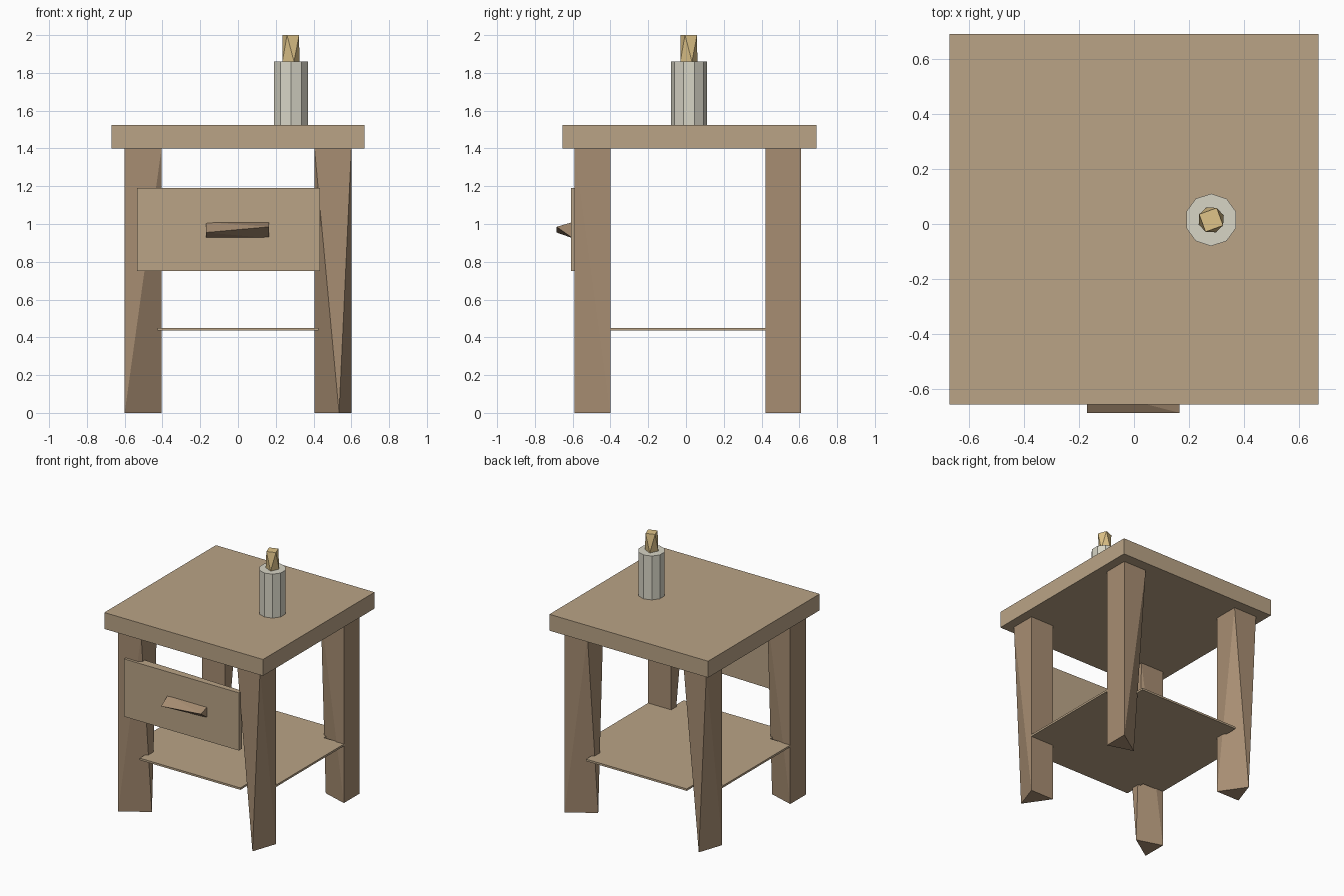
import bpy, bmesh
from math import cos, sin, pi, radians

if "Cube" in bpy.data.objects:
    bpy.data.objects.remove(bpy.data.objects["Cube"])


def material(name, rgb):
    m = bpy.data.materials.new(name)
    m.diffuse_color = (*rgb, 1)
    m.use_nodes = True
    m.node_tree.nodes["Principled BSDF"].inputs["Base Color"].default_value = m.diffuse_color
    return m


light_wood = material("light_wood", (0.49, 0.37, 0.24))
dark_wood = material("dark_wood", (0.39, 0.27, 0.17))
ceramic = material("ceramic", (0.68, 0.66, 0.56))
gold = material("gold", (0.74, 0.55, 0.25))


def finish(name, bm, mat):
    bmesh.ops.recalc_face_normals(bm, faces=bm.faces)
    me = bpy.data.meshes.new(name)
    bm.to_mesh(me)
    bm.free()
    me.materials.append(mat)
    ob = bpy.data.objects.new(name, me)
    bpy.context.collection.objects.link(ob)
    return ob


def hull(name, points, mat):
    """Convex solid around a few corner points."""
    bm = bmesh.new()
    for p in points:
        bm.verts.new(p)
    bmesh.ops.convex_hull(bm, input=bm.verts)
    bmesh.ops.dissolve_limit(bm, angle_limit=0.01, verts=bm.verts, edges=bm.edges)
    return finish(name, bm, mat)


def extrude(name, outline, z0, z1, mat):
    """Flat outline raised from z0 to z1."""
    bm = bmesh.new()
    face = bm.faces.new([bm.verts.new((x, y, z0)) for x, y in outline])
    new = bmesh.ops.extrude_face_region(bm, geom=[face])["geom"]
    for v in new:
        if isinstance(v, bmesh.types.BMVert):
            v.co.z = z1
    return finish(name, bm, mat)


def ring(n, r, angle=0):
    cx, cy = 0.28, 0.015
    return [(cx + r * cos(angle + 2 * pi * i / n), cy + r * sin(angle + 2 * pi * i / n))
            for i in range(n)]


# table top
extrude("table_top", [(-0.67, -0.655), (0.67, -0.655), (0.67, 0.69), (-0.67, 0.69)],
        1.4, 1.525, light_wood)

# legs: square at the top, three-cornered foot; opposite legs are half-turn copies
CY = 0.01
feet = {
    "right": (1, [(0.535, -0.59), (0.60, -0.40), (0.405, -0.40)]),
    "left": (-1, [(-0.60, -0.59), (-0.405, -0.46), (-0.60, -0.40)]),
}
for side, (s, foot) in feet.items():
    head = [(s * x, y) for x in (0.405, 0.60) for y in (-0.59, -0.40)]
    pts = [(x, y, 1.4) for x, y in head] + [(x, y, 0) for x, y in foot]
    hull("front_%s_leg" % side, pts, dark_wood)
    other = "left" if side == "right" else "right"
    hull("back_%s_leg" % other, [(-x, 2 * CY - y, z) for x, y, z in pts], dark_wood)

# shelf: thin cross notched around the legs
a, b = 0.425, 0.60
shelf = [(-a, -b), (a, -b), (a, -a), (b, -a), (b, a), (a, a),
         (a, b), (-a, b), (-a, a), (-b, a), (-b, -a), (-a, -a)]
extrude("shelf", [(x, y * 0.98 + CY) for x, y in shelf], 0.435, 0.45, light_wood)

# drawer front, slightly thicker at the left
extrude("drawer_front", [(-0.535, -0.61), (0.435, -0.61), (0.435, -0.57), (-0.535, -0.54)],
        0.75, 1.19, light_wood)

# wedge-shaped drawer handle
handle = []
for x, tip in ((-0.17, 0.955), (0.165, 0.985)):
    handle += [(x, -0.685, tip), (x, -0.60, 1.01), (x, -0.60, 0.925)]
hull("drawer_handle", handle, dark_wood)

# bottle and its twisted four-sided cap
extrude("bottle", ring(10, 0.095, radians(18)), 1.525, 1.86, ceramic)
hull("bottle_cap",
     [(x, y, 1.86) for x, y in ring(4, 0.048, radians(20))]
     + [(x, y, 2.0) for x, y in ring(4, 0.048, radians(65))], gold)
